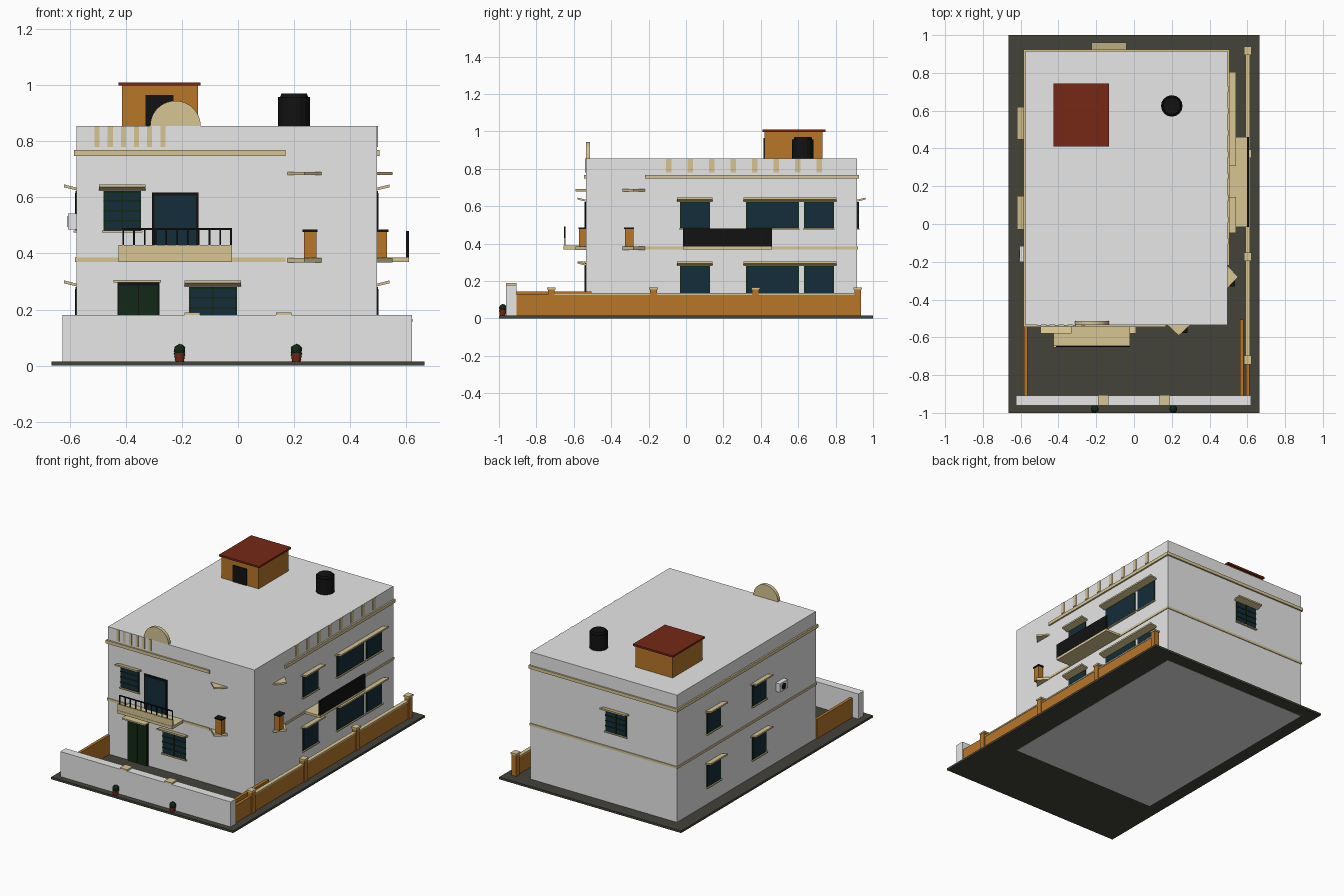
import bpy, bmesh, math
from mathutils import Vector

cube = bpy.data.objects.get("Cube")
if cube:
    bpy.data.objects.remove(cube, do_unlink=True)


def material(name, r, g, b):
    m = bpy.data.materials.new(name)
    m.use_nodes = True
    m.diffuse_color = (r, g, b, 1)
    bsdf = next(n for n in m.node_tree.nodes if n.type == 'BSDF_PRINCIPLED')
    bsdf.inputs["Base Color"].default_value = (r, g, b, 1)
    return m


WHITE = material("white_plaster", 0.8, 0.8, 0.8)
TAN = material("tan_stone", 0.68, 0.56, 0.29)
ORANGE = material("ochre_paint", 0.48, 0.18, 0.022)
RED = material("red_tile", 0.18, 0.022, 0.008)
PAVING = material("dark_paving", 0.056, 0.054, 0.042)
BLACK = material("black_metal", 0.006, 0.006, 0.006)
GLASS = material("blue_glass", 0.007, 0.026, 0.043)
GREEN = material("dark_green", 0.006, 0.022, 0.008)

# House footprint
X0, X1, Y0, Y1 = -0.575, 0.495, -0.535, 0.915
ROOF = 0.855


def finish(name, bm, mat):
    bmesh.ops.recalc_face_normals(bm, faces=bm.faces)
    mesh = bpy.data.meshes.new(name)
    bm.to_mesh(mesh)
    bm.free()
    mesh.materials.append(mat)
    obj = bpy.data.objects.new(name, mesh)
    bpy.context.collection.objects.link(obj)
    return obj


def extrude(name, points, vector, mat):
    bm = bmesh.new()
    face = bm.faces.new([bm.verts.new(p) for p in points])
    new = bmesh.ops.extrude_face_region(bm, geom=[face])["geom"]
    moved = [v for v in new if isinstance(v, bmesh.types.BMVert)]
    bmesh.ops.translate(bm, verts=moved, vec=Vector(vector))
    return finish(name, bm, mat)


def box(name, x, y, z, mat):
    base = [(x[0], y[0], z[0]), (x[1], y[0], z[0]), (x[1], y[1], z[0]), (x[0], y[1], z[0])]
    return extrude(name, base, (0, 0, z[1] - z[0]), mat)


def cone(name, centre, z, r1, r2, mat, sides=16):
    bm = bmesh.new()
    bmesh.ops.create_cone(bm, cap_ends=True, segments=sides, radius1=r1, radius2=r2, depth=z[1] - z[0])
    bmesh.ops.translate(bm, verts=bm.verts, vec=(*centre, sum(z) / 2))
    return finish(name, bm, mat)


def on_wall(side, u, d, z):
    """Point at u along a wall, d out from it and z up."""
    return Vector({"front": (u, Y0 - d, z), "back": (u, Y1 + d, z),
                   "right": (X1 + d, u, z), "left": (X0 - d, u, z)}[side])


def wall_prism(name, side, u, profile, mat):
    """Extrude a (depth, height) profile along a wall."""
    pts = [on_wall(side, u[0], d, z) for d, z in profile]
    return extrude(name, pts, on_wall(side, u[1], 0, 0) - on_wall(side, u[0], 0, 0), mat)


def wall_box(name, side, u, d, z, mat):
    profile = [(d[0], z[0]), (d[1], z[0]), (d[1], z[1]), (d[0], z[1])]
    return wall_prism(name, side, u, profile, mat)


def window(side, u, z, bars=0):
    name = side + "_window"
    a, b = u
    wall_box(name + "_frame", side, u, (-0.01, 0.004), z, GREEN)
    wall_box(name + "_glass", side, (a + 0.006, b - 0.006), (0, 0.006), (z[0] + 0.006, z[1] - 0.006), GLASS)
    wall_box(name + "_sill", side, (a - 0.005, b + 0.005), (-0.01, 0.012), (z[0] - 0.007, z[0]), TAN)
    if bars:
        mid = (a + b) / 2
        wall_box(name + "_mullion", side, (mid - 0.003, mid + 0.003), (0, 0.009), z, GREEN)
        for i in range(1, bars):
            h = z[0] + (z[1] - z[0]) * i / bars
            wall_box(name + "_bar", side, u, (0, 0.009), (h - 0.003, h + 0.003), GREEN)
    # Awning rises away from the wall
    awning = [(-0.01, z[1]), (0.045, z[1] + 0.014), (0.045, z[1] + 0.024), (-0.01, z[1] + 0.01)]
    wall_prism(name + "_awning", side, (a - 0.015, b + 0.015), awning, TAN)


# Ground and house body
box("paving_slab", (-0.665, 0.665), (-1, 1), (0.001, 0.015), PAVING)
box("house_body", (X0, X1), (Y0, Y1), (0, ROOF), WHITE)

# Windows
UPPER, LOWER = (0.482, 0.622), (0.13, 0.28)
window("front", (-0.48, -0.345), UPPER, 4)
window("front", (-0.175, -0.004), LOWER, 4)
window("back", (-0.21, -0.055), UPPER, 4)
for level in (UPPER, LOWER):
    for span in ((-0.033, 0.128), (0.322, 0.603), (0.63, 0.79)):
        window("right", span, level)
    for span in ((-0.015, 0.132), (0.462, 0.605)):
        window("left", span, level)

# Doors
wall_box("balcony_door_frame", "front", (-0.307, -0.14), (-0.01, 0.006), (0.385, 0.618), BLACK)
wall_box("balcony_door_glass", "front", (-0.298, -0.149), (0, 0.009), (0.39, 0.607), GLASS)
wall_box("front_door_frame", "front", (-0.43, -0.28), (-0.01, 0.005), (0.015, 0.296), BLACK)
for u in ((-0.424, -0.357), (-0.353, -0.286)):
    wall_box("front_door_leaf", "front", u, (0, 0.009), (0.015, 0.285), GREEN)
wall_box("front_door_hood", "front", (-0.443, -0.275), (-0.01, 0.045), (0.296, 0.305), TAN)

# Cornice and storey bands
for z, d in (((0.747, 0.768), 0.01), ((0.37, 0.385), 0.005)):
    wall_box("front_band", "front", (X0 - d, 0.17), (-0.01, d), z, TAN)
    wall_box("right_band", "right", (-0.22, Y1 + d), (-0.01, d), z, TAN)
    wall_box("back_band", "back", (X0 - d, X1 + d), (-0.01, d), z, TAN)
    wall_box("left_band", "left", (Y0 - d, Y1 + d), (-0.01, d), z, TAN)

# Parapet strips
for i in range(6):
    u = -0.511 + 0.0468 * i
    wall_box("front_strip", "front", (u, u + 0.018), (-0.005, 0.004), (0.78, ROOF - 0.001), TAN)
for i in range(8):
    u = -0.107 + 0.115 * i
    wall_box("right_strip", "right", (u, u + 0.03), (-0.005, 0.004), (0.78, ROOF - 0.001), TAN)

# Triangular shelves with lamp posts near the corner
for side, c, post in (("front", 0.237, 0.257), ("right", -0.28, -0.304)):
    for z in (0.367, 0.68):
        tri = [on_wall(side, c - 0.063, -0.003, z), on_wall(side, c + 0.063, -0.003, z), on_wall(side, c, 0.056, z)]
        extrude(side + "_corner_shelf", tri, (0, 0, 0.017 if z < 0.5 else 0.011), TAN)
    wall_box(side + "_post", side, (post - 0.022, post + 0.022), (-0.005, 0.036), (0.384, 0.477), ORANGE)
    wall_box(side + "_post_cap", side, (post - 0.027, post + 0.027), (-0.005, 0.041), (0.477, 0.486), BLACK)

# Front balcony
wall_box("balcony_floor", "front", (-0.425, -0.022), (-0.01, 0.12), (0.37, 0.389), TAN)
wall_box("balcony_upstand", "front", (-0.425, -0.022), (0.108, 0.118), (0.389, 0.43), TAN)
wall_box("balcony_rail", "front", (-0.412, -0.022), (0.11, 0.116), (0.484, 0.491), BLACK)
for i in range(11):
    u = -0.412 + 0.0384 * i
    wall_box("balcony_baluster", "front", (u, u + 0.006), (0.11, 0.116), (0.43, 0.486), BLACK)

# Side balcony
wall_box("side_balcony_floor", "right", (-0.016, 0.46), (-0.01, 0.115), (0.37, 0.385), TAN)
wall_box("side_balcony_panel", "right", (-0.016, 0.46), (0.103, 0.115), (0.382, 0.48), BLACK)

# Roof arch
arc = [(-0.223 + 0.09 * math.cos(math.pi * i / 20), -0.535, ROOF - 0.001 + 0.09 * math.sin(math.pi * i / 20))
       for i in range(21)]
extrude("roof_arch", arc, (0, 0.022, 0), TAN)

# Stair room and water tank
box("stair_room", (-0.414, -0.143), (0.42, 0.73), (ROOF, 0.999), ORANGE)
box("stair_room_roof", (-0.425, -0.133), (0.41, 0.745), (0.998, 1.01), RED)
box("stair_room_door", (-0.33, -0.23), (0.415, 0.43), (ROOF, 0.964), BLACK)
cone("water_tank", (0.2, 0.625), (ROOF, 0.958), 0.057, 0.057, BLACK)
cone("water_tank_lid", (0.2, 0.625), (0.958, 0.97), 0.05, 0.045, BLACK)

# Air conditioner with fan disc
wall_box("air_conditioner", "left", (-0.2, -0.116), (-0.005, 0.03), (0.486, 0.543), WHITE)
disc = [on_wall("left", -0.158 + 0.02 * math.cos(a), 0.028, 0.514 + 0.02 * math.sin(a))
        for a in (math.tau * i / 16 for i in range(16))]
extrude("air_conditioner_fan", disc, (-0.005, 0, 0), BLACK)

# Front boundary wall, caps and pots
box("front_wall", (-0.625, 0.62), (-0.962, -0.907), (0.01, 0.18), WHITE)
for s in (-1, 1):
    box("gate_cap", (s * 0.163 - 0.027, s * 0.163 + 0.027), (-0.962, -0.905), (0.178, 0.19), TAN)
    cone("flower_pot", (s * 0.208, -0.98), (0.015, 0.045), 0.015, 0.02, RED, 12)
    bm = bmesh.new()
    bmesh.ops.create_icosphere(bm, subdivisions=2, radius=0.021)
    bmesh.ops.translate(bm, verts=bm.verts, vec=(s * 0.208, -0.979, 0.056))
    finish("pot_plant", bm, GREEN)

# Side boundary walls
box("left_yard_wall", (-0.582, -0.563), (-0.91, -0.535), (0.01, 0.143), ORANGE)
box("right_yard_wall", (0.56, 0.58), (-0.91, -0.505), (0.01, 0.143), ORANGE)
box("side_wall", (0.592, 0.612), (-0.91, 0.93), (0.01, 0.128), ORANGE)
box("side_wall_coping", (0.589, 0.615), (-0.73, 0.93), (0.126, 0.135), TAN)
for i in range(4):
    y = -0.72 + 0.546 * i
    box("side_wall_pillar", (0.585, 0.619), (y - 0.018, y + 0.018), (0.01, 0.155), ORANGE)
    box("side_wall_pillar_cap", (0.582, 0.622), (y - 0.023, y + 0.023), (0.155, 0.166), TAN)
